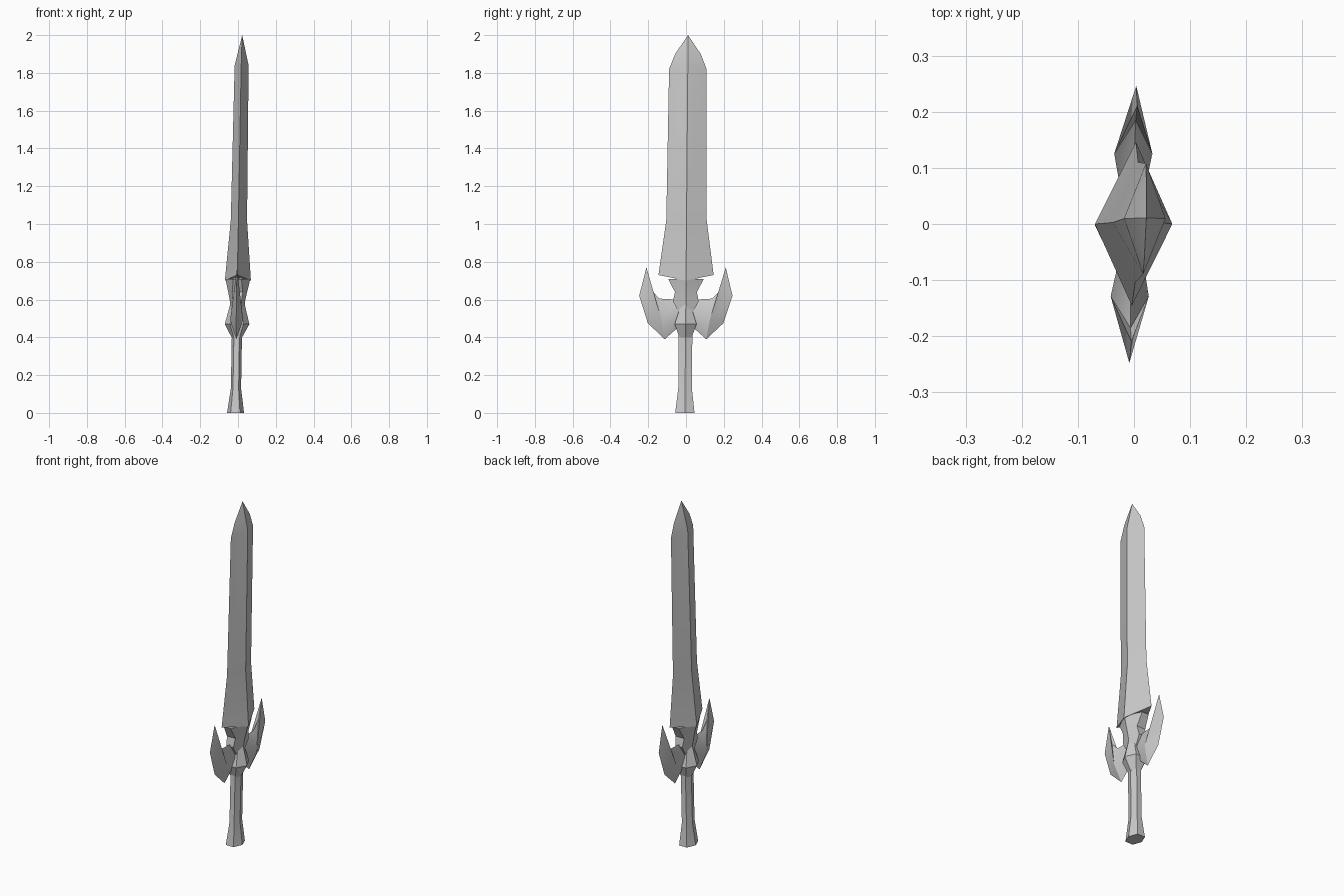
import bpy, bmesh, math
from mathutils import Vector

old = bpy.data.objects.get("Cube")
if old:
    bpy.data.objects.remove(old, do_unlink=True)

steel = bpy.data.materials.new("grey steel")
steel.use_nodes = True
GREY = (0.6, 0.6, 0.6, 1.0)
steel.diffuse_color = GREY
steel.node_tree.nodes["Principled BSDF"].inputs["Base Color"].default_value = GREY


def lean(p):
    """The whole sword leans and twists very slightly."""
    x, y, z = p
    return Vector((x - 0.013 + 0.0175 * z + 0.025 * y, y - 0.006 + 0.0085 * z, z))


def finish(name, bm):
    bmesh.ops.remove_doubles(bm, verts=bm.verts, dist=0.0005)
    bmesh.ops.recalc_face_normals(bm, faces=bm.faces)
    for v in bm.verts:
        v.co = lean(v.co)
    mesh = bpy.data.meshes.new(name)
    bm.to_mesh(mesh)
    bm.free()
    mesh.materials.append(steel)
    obj = bpy.data.objects.new(name, mesh)
    bpy.context.collection.objects.link(obj)
    bpy.ops.object.select_all(action='DESELECT')
    obj.select_set(True)
    bpy.context.view_layer.objects.active = obj
    bpy.ops.object.shade_smooth_by_angle(angle=math.radians(30))
    return obj


def loft(name, rings):
    """Skin closed rings of points and fan both ends to their centres."""
    bm = bmesh.new()
    rows = [[bm.verts.new(p) for p in ring] for ring in rings]
    n = len(rows[0])
    for a, b in zip(rows, rows[1:]):
        for i in range(n):
            j = (i + 1) % n
            bm.faces.new((a[i], a[j], b[j], b[i]))
    for row in (rows[0], rows[-1]):
        if len({tuple(v.co) for v in row}) > 1:
            mid = bm.verts.new(sum((v.co for v in row), Vector()) / n)
            for i in range(n):
                bm.faces.new((row[i], row[(i + 1) % n], mid))
    return finish(name, bm)


def hexagon(z, a, b, k=0.55):
    """Six-sided ring: points at x = +-a, flat sides at y = +-b."""
    return [(a, 0, z), (k * a, b, z), (-k * a, b, z),
            (-a, 0, z), (-k * a, -b, z), (k * a, -b, z)]


def diamond(z_edge, y, z_ridge, x):
    return [(x, 0, z_ridge), (0, y, z_edge), (-x, 0, z_ridge), (0, -y, z_edge)]


# Blade: cutting edges on y, raised ridges on x
loft("blade", [diamond(*r) for r in (
    (0.73, 0.146, 0.70, 0.069),
    (1.02, 0.107, 1.02, 0.043),
    (1.82, 0.099, 1.84, 0.037),
    (1.90, 0.068, 1.84, 0.037),
    (2.00, 0.0, 2.00, 0.0))])

# Flared neck under the blade
loft("blade_collar", [hexagon(*r) for r in (
    (0.53, 0.035, 0.035),
    (0.59, 0.040, 0.068),
    (0.64, 0.050, 0.058),
    (0.71, 0.066, 0.095, 0.33))])

# Faceted hub between the wings
loft("guard_hub", [hexagon(*r) for r in (
    (0.40, 0.028, 0.033),
    (0.47, 0.065, 0.058),
    (0.585, 0.036, 0.022))])

# Grip with flared pommel
loft("grip", [hexagon(*r) for r in (
    (0.0, 0.045, 0.051),
    (0.13, 0.027, 0.036),
    (0.43, 0.027, 0.036))])

# Wing-shaped guards: thin rim rising to a thicker middle
WING = ((0.02, 0.47), (0.04, 0.452), (0.11, 0.39), (0.20, 0.475), (0.247, 0.62),
        (0.21, 0.77), (0.185, 0.652), (0.14, 0.605), (0.05, 0.60))
for side, label in ((1, "back"), (-1, "front")):
    bm = bmesh.new()
    rim = [bm.verts.new((0, side * y, z)) for y, z in WING]
    for sx in (1, -1):
        mid = bm.verts.new((sx * 0.034, side * 0.127, 0.49))
        root = bm.verts.new((sx * 0.016, side * 0.035, 0.525))
        for i in range(1, len(rim) - 1):
            bm.faces.new((rim[i], rim[i + 1], mid))
        bm.faces.new((rim[-1], root, mid))
        bm.faces.new((root, rim[1], mid))
        bm.faces.new((rim[-1], rim[0], root))
        bm.faces.new((rim[0], rim[1], root))
    finish("guard_wing_" + label, bm)
